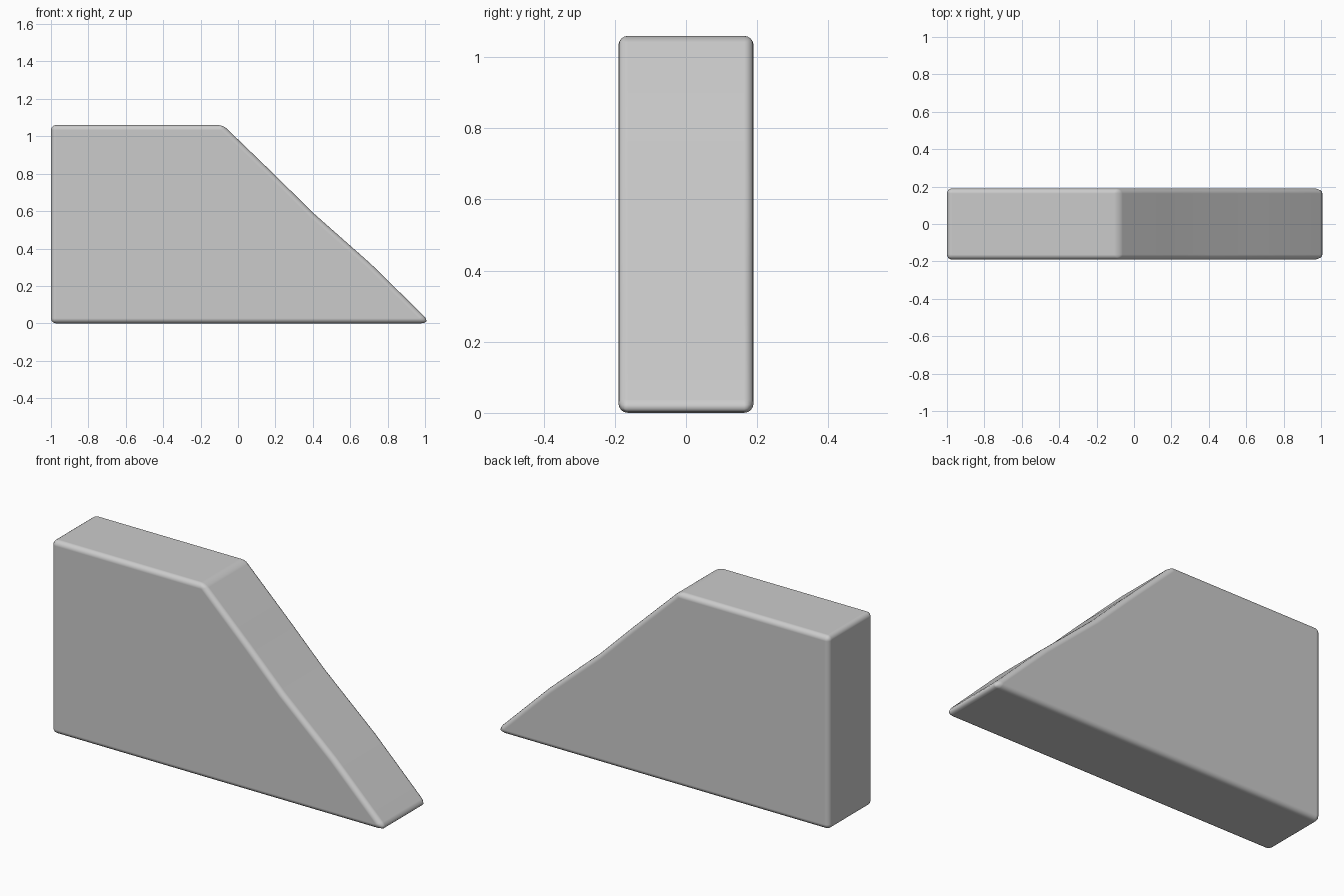
import bpy, bmesh

if "Cube" in bpy.data.objects:
    bpy.data.objects.remove(bpy.data.objects["Cube"])

# Side profile: upright back, flat top, very slightly hollow slope down to the tip
PROFILE = [(-1, 0), (1.034, 0), (0.71, 0.318), (0.4, 0.592),
           (0.2, 0.79), (-0.08, 1.06), (-1, 1.06)]
HALF_DEPTH = 0.19
KINKS = {2, 3, 4}   # slope points that stay unbevelled
TIP = 1             # acute corner gets a larger rounding

mesh = bpy.data.meshes.new("ramp_block")
block = bpy.data.objects.new("ramp_block", mesh)
bpy.context.collection.objects.link(block)

# Extrude the profile through the depth
bm = bmesh.new()
weight = bm.edges.layers.float.new("bevel_weight_edge")
front = [bm.verts.new((x, -HALF_DEPTH, z)) for x, z in PROFILE]
back = [bm.verts.new((x, HALF_DEPTH, z)) for x, z in PROFILE]
bm.faces.new(front)
bm.faces.new(back[::-1])
n = len(PROFILE)
for i in range(n):
    j = (i + 1) % n
    bm.faces.new((front[j], front[i], back[i], back[j]))
bmesh.ops.recalc_face_normals(bm, faces=bm.faces[:])

# Rounding strength per edge
for e in bm.edges:
    e[weight] = 0.5
for i in range(n):
    e = bm.edges.get((front[i], back[i]))
    e[weight] = 0.0 if i in KINKS else 1.0 if i == TIP else 0.5
bm.to_mesh(mesh)
bm.free()

# Soft rounded edges
bevel = block.modifiers.new("rounding", 'BEVEL')
bevel.limit_method = 'WEIGHT'
bevel.width = 0.054
bevel.segments = 4
bevel.harden_normals = True

bpy.context.view_layer.objects.active = block
block.select_set(True)
bpy.ops.object.shade_smooth()
